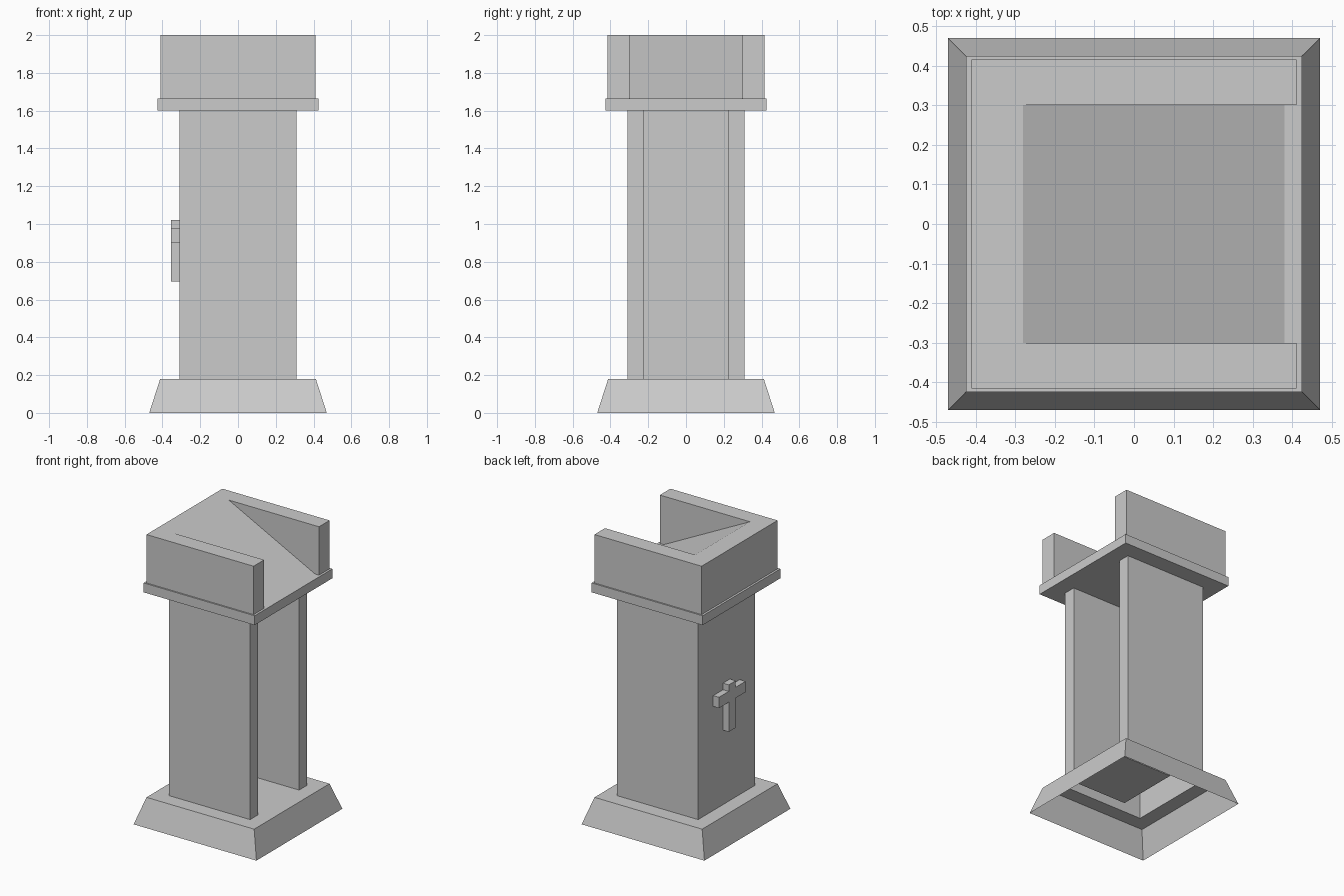
import bpy, bmesh
from mathutils import Vector

if "Cube" in bpy.data.objects:
    bpy.data.objects.remove(bpy.data.objects["Cube"])


def finish(name, bm):
    bmesh.ops.remove_doubles(bm, verts=bm.verts, dist=1e-5)
    bmesh.ops.recalc_face_normals(bm, faces=bm.faces)
    mesh = bpy.data.meshes.new(name)
    bm.to_mesh(mesh)
    bm.free()
    obj = bpy.data.objects.new(name, mesh)
    bpy.context.collection.objects.link(obj)
    return obj


def prism(name, points, offset, capped=True):
    """Extrude a closed 3D outline along offset, with or without end caps."""
    bm = bmesh.new()
    low = [bm.verts.new(p) for p in points]
    high = [bm.verts.new(Vector(p) + Vector(offset)) for p in points]
    n = len(points)
    for i in range(n):
        j = (i + 1) % n
        bm.faces.new((low[i], low[j], high[j], high[i]))
    if capped:
        bm.faces.new(low)
        bm.faces.new(high)
    return finish(name, bm)


def square(x, y, z):
    return [(-x, -y, z), (x, -y, z), (x, y, z), (-x, y, z)]


BASE_TOP, SHELF, SHELF_TOP, TOP = 0.18, 1.60, 1.665, 2.0
COL, INNER_Y, INNER_X = 0.31, 0.225, -0.11   # U-shaped column section

# Base: hollow plinth, open below, its top plate pierced by the hollow column walls
bm = bmesh.new()
low = square(0.47, 0.47, 0)
high = square(0.412, 0.412, BASE_TOP)
for i in range(4):
    j = (i + 1) % 4
    bm.faces.new([bm.verts.new(p) for p in (low[i], low[j], high[j], high[i])])
xs = [-0.412, -COL, INNER_X, COL, 0.412]
ys = [-0.412, -COL, -INNER_Y, INNER_Y, COL, 0.412]
for x0, x1 in zip(xs, xs[1:]):
    for y0, y1 in zip(ys, ys[1:]):
        cx, cy = (x0 + x1) / 2, (y0 + y1) / 2
        in_column = abs(cx) < COL and abs(cy) < COL
        in_recess = cx > INNER_X and abs(cy) < INNER_Y
        if not in_column or in_recess:
            corners = ((x0, y0), (x1, y0), (x1, y1), (x0, y1))
            bm.faces.new([bm.verts.new((x, y, BASE_TOP)) for x, y in corners])
bmesh.ops.remove_doubles(bm, verts=bm.verts, dist=1e-5)
bmesh.ops.dissolve_limit(bm, angle_limit=0.01, verts=bm.verts, edges=bm.edges)
finish("base_plinth", bm)

# Column: hollow U-shaped walls, recess open towards +x
half = [(COL, INNER_Y), (COL, COL), (-COL, COL)]
mirrored = [(x, -y) for x, y in reversed(half)]
outline = [(INNER_X, INNER_Y)] + half + mirrored + [(INNER_X, -INNER_Y)]
prism("column", [(x, y, BASE_TOP) for x, y in outline],
      (0, 0, SHELF - BASE_TOP), capped=False)

# Shelf slab under the reading desk
prism("shelf_slab", square(0.425, 0.425, SHELF), (0, 0, SHELF_TOP - SHELF))

# Reading desk: block with a sloped cut between its two side walls
desk = prism("reading_desk", square(0.41, 0.415, 1.63), (0, 0, TOP - 1.63))
slope = (TOP - SHELF_TOP) / 0.66
cut = [(-0.28 - 0.1 / slope, 2.1), (0.38 + 0.005 / slope, 1.66), (0.6, 1.66), (0.6, 2.1)]
cutter = prism("desk_cutter", [(x, -0.3, z) for x, z in cut], (0, 0.6, 0))
cutter.hide_render = True
cutter.hide_set(True)
mod = desk.modifiers.new("slope_cut", 'BOOLEAN')
mod.operation = 'DIFFERENCE'
mod.solver = 'EXACT'
mod.object = cutter

# Cross relief on the -x face
side = [(0.038, 0.695), (0.038, 0.90), (0.145, 0.90), (0.145, 0.975),
        (0.038, 0.975), (0.038, 1.02)]
cross = side + [(-y, z) for y, z in reversed(side)]
prism("cross_relief", [(-COL, y, z) for y, z in cross], (-0.044, 0, 0))
